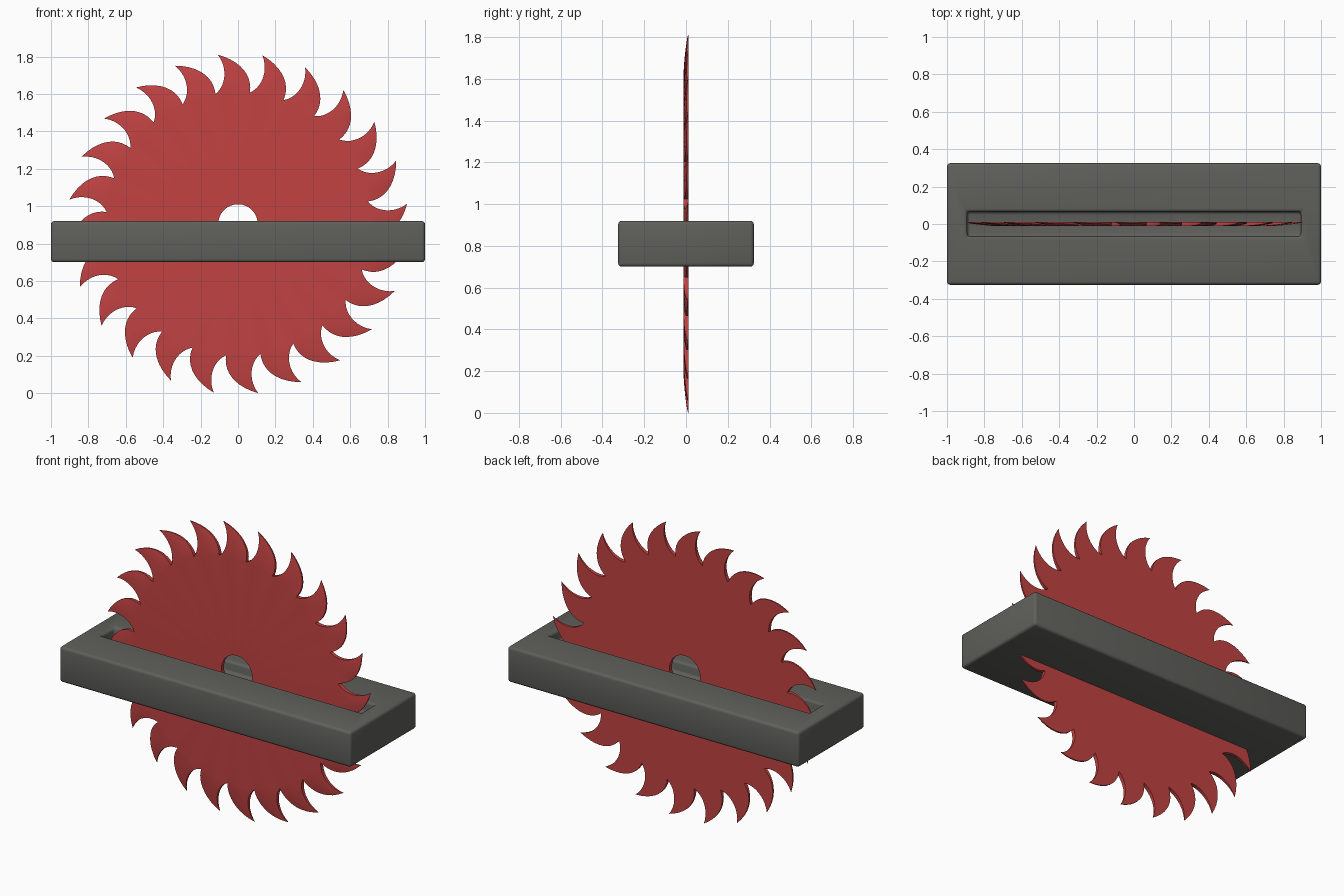
import bpy, bmesh, math
from mathutils import Vector
from mathutils.geometry import interpolate_bezier

if "Cube" in bpy.data.objects:
    bpy.data.objects.remove(bpy.data.objects["Cube"])


def material(name, rgb):
    m = bpy.data.materials.new(name)
    m.diffuse_color = (*rgb, 1)
    m.use_nodes = True
    m.node_tree.nodes["Principled BSDF"].inputs["Base Color"].default_value = m.diffuse_color
    return m


def finish(bm, name, mat, angle):
    bmesh.ops.recalc_face_normals(bm, faces=bm.faces[:])
    me = bpy.data.meshes.new(name)
    bm.to_mesh(me)
    bm.free()
    me.materials.append(mat)
    me.shade_smooth()
    me.set_sharp_from_angle(angle=math.radians(angle))
    ob = bpy.data.objects.new(name, me)
    bpy.context.collection.objects.link(ob)
    return ob


red = material("blade red", (0.54, 0.055, 0.055))
grey = material("dark grey", (0.115, 0.115, 0.105))

# Saw blade: ring plus 24 curved teeth, described in (degrees, radius)
TEETH, COLS, ROWS = 24, 4, 10
HALF, CENTRE_Z, R_HOLE, R_ROOT, R_TIP = 0.012, 0.905, 0.105, 0.705, 0.911


def edge(*pts):
    return interpolate_bezier(*[Vector((a, r, 0)) for a, r in pts], ROWS + 1)


cutting = edge((3, R_ROOT), (-2, 0.74), (-3, 0.83), (0, R_TIP))
back = edge((-12, R_ROOT), (-12.3, 0.79), (-8, 0.86), (0, R_TIP))

bm = bmesh.new()


def vert(deg, r, y):
    a = math.radians(deg)
    return bm.verts.new((r * math.cos(a), y, CENTRE_Z + r * math.sin(a)))


def quads(a, b):
    for i in range(len(a) - 1):
        bm.faces.new((a[i], a[i + 1], b[i + 1], b[i]))


for k in range(TEETH):
    tip = 6.8 + k * 360 / TEETH
    sides = []
    for front in (True, False):
        rows = []
        # inner ring row, then the tooth rows from root to tip
        rows.append([vert(tip + 3 - 15 * c / COLS, R_HOLE, -HALF if front else HALF)
                     for c in range(COLS + 1)])
        for i in range(ROWS + 1):
            t = i / ROWS
            row = []
            for c in range(COLS + 1):
                u = c / COLS
                p = cutting[i].lerp(back[i], u)
                # front face curves back towards the tip and the rounded side
                s = 1 - (1 - t * t) * (1 - 0.5 * u ** 3 * math.sin(math.pi * t))
                row.append(vert(tip + p.x, p.y, -HALF + 0.022 * s if front else HALF))
            rows.append(row)
        for a, b in zip(rows, rows[1:-1]):
            quads(a, b)
        point = rows[-1][0]
        for c in range(COLS):
            bm.faces.new((rows[-2][c], rows[-2][c + 1], point))
        for v in rows[-1][1:]:
            bm.verts.remove(v)
        sides.append([r for r in rows[:-1]] + [[point] * (COLS + 1)])
    f, b = sides
    quads(f[0], b[0])                                        # hole wall
    for c in (0, COLS):                                      # tooth side walls
        quads([r[c] for r in f[1:]], [r[c] for r in b[1:]])
bmesh.ops.remove_doubles(bm, verts=bm.verts[:], dist=1e-5)
finish(bm, "saw_blade", red, 35)

# Base block with a sunken slot in its top
bm = bmesh.new()
bmesh.ops.create_cube(bm, size=1)
for v in bm.verts:
    v.co = (v.co.x * 2, v.co.y * 0.65, 0.81 + v.co.z * 0.22)
top = max(bm.faces, key=lambda f: f.calc_center_median().z)
bmesh.ops.inset_region(bm, faces=[top], thickness=0.1)
for v in top.verts:
    v.co.x = math.copysign(0.892, v.co.x)
    v.co.y = math.copysign(0.067, v.co.y)
floor = bmesh.ops.extrude_face_region(bm, geom=[top])["geom"]
for v in [g for g in floor if isinstance(g, bmesh.types.BMVert)]:
    v.co.z -= 0.07
if top.is_valid:
    bmesh.ops.delete(bm, geom=[top], context='FACES_ONLY')
sharp = [e for e in bm.edges if e.calc_face_angle(0) > 0.5]
bmesh.ops.bevel(bm, geom=sharp, offset=0.017, segments=3, profile=0.5,
                affect='EDGES', clamp_overlap=True)
finish(bm, "slotted_base", grey, 40)
